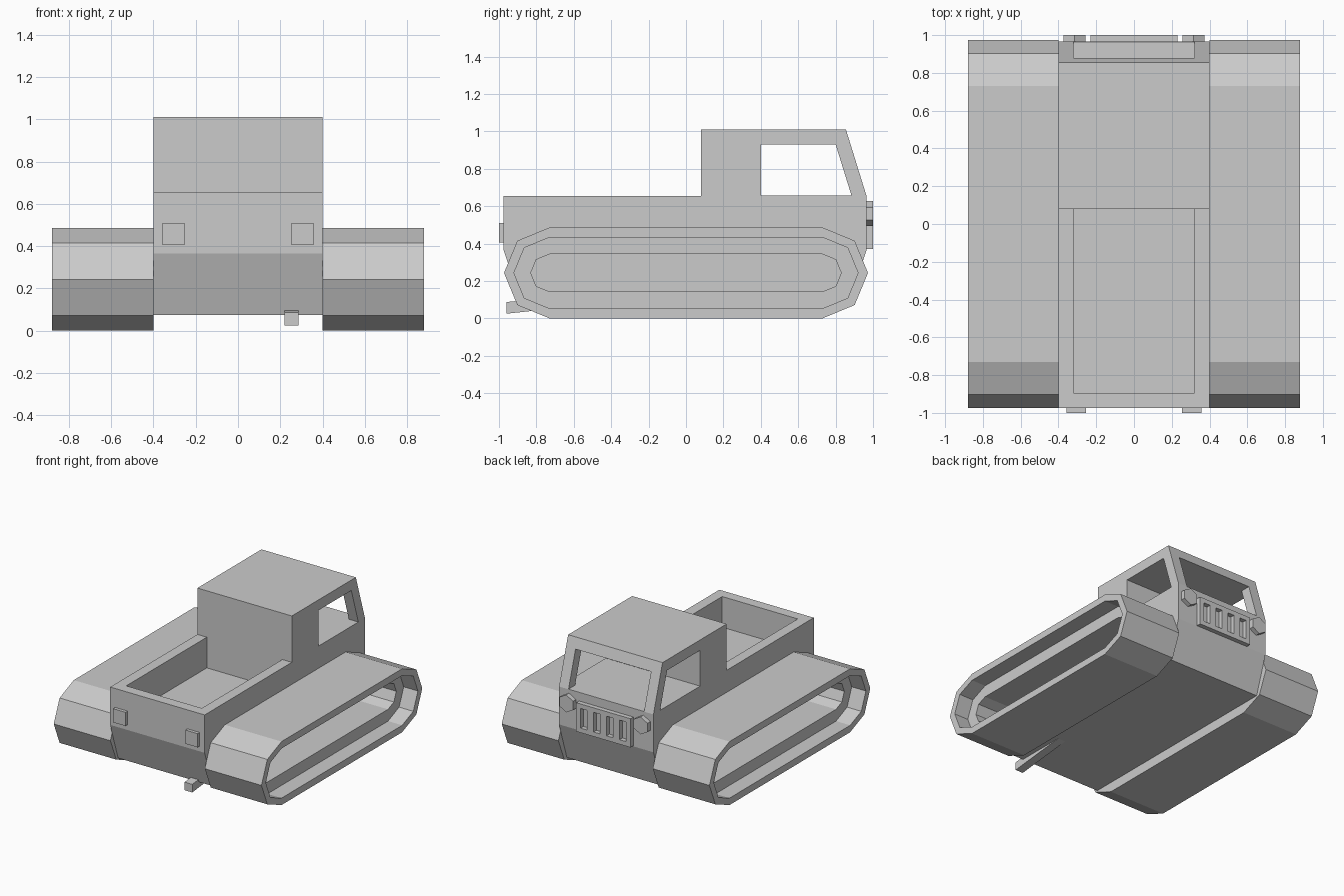
import bpy, bmesh, math
from mathutils import Matrix, Vector

cube = bpy.data.objects.get("Cube")
if cube:
    bpy.data.objects.remove(cube, do_unlink=True)

GREY = (0.6, 0.6, 0.6, 1)
grey = bpy.data.materials.new("plain grey")
grey.use_nodes = True
grey.diffuse_color = GREY
grey.node_tree.nodes["Principled BSDF"].inputs["Base Color"].default_value = GREY


def finish(name, bm):
    bmesh.ops.recalc_face_normals(bm, faces=bm.faces)
    mesh = bpy.data.meshes.new(name)
    bm.to_mesh(mesh)
    bm.free()
    mesh.materials.append(grey)
    obj = bpy.data.objects.new(name, mesh)
    bpy.context.collection.objects.link(obj)
    return obj


def skin(name, loops):
    """Join successive (x, yz outline) loops and cap both ends."""
    bm = bmesh.new()
    rings = [[bm.verts.new((x, y, z)) for y, z in pts] for x, pts in loops]
    n = len(rings[0])
    for a, b in zip(rings, rings[1:]):
        for i in range(n):
            j = (i + 1) % n
            bm.faces.new((a[i], a[j], b[j], b[i]))
    bm.faces.new(rings[0])
    bm.faces.new(rings[-1])
    return finish(name, bm)


def prism(name, pts, x0, x1):
    return skin(name, [(x0, pts), (x1, pts)])


def box(name, x0, x1, y0, y1, z0, z1):
    return prism(name, [(y0, z0), (y1, z0), (y1, z1), (y0, z1)], x0, x1)


def cut(obj, cutters):
    for c in cutters:
        c.hide_render = True
        mod = obj.modifiers.new("cut", 'BOOLEAN')
        mod.operation, mod.solver, mod.object = 'DIFFERENCE', 'EXACT', c
    deps = bpy.context.evaluated_depsgraph_get()
    result = bpy.data.meshes.new_from_object(obj.evaluated_get(deps))
    obj.modifiers.clear()
    obj.data = result
    for c in cutters:
        bpy.data.objects.remove(c, do_unlink=True)


# Body with open bed and hollow cab
body = prism("body", [(-0.88, 0.075), (0.87, 0.075), (0.965, 0.365), (0.965, 0.655),
                      (0.855, 1.01), (0.08, 1.01), (0.08, 0.655), (-0.975, 0.655),
                      (-0.975, 0.365)], -0.4, 0.4)
cut(body, [
    box("bed_cutter", -0.32, 0.32, -0.895, 0.08, 0.42, 0.8),
    prism("side_window_cutter", [(0.4, 0.656), (0.885, 0.656), (0.8, 0.93), (0.4, 0.93)],
          -0.6, 0.6),
    box("windshield_cutter", -0.32, 0.32, 0.4, 1.2, 0.656, 0.93),
])


# Tracks: octagonal-ended belt with a stepped recess in the outer side
def racetrack(r):
    pts = []
    for side in (1, -1):
        for k in range(5):
            a = math.radians(-90 + 45 * k)
            pts.append((side * (0.73 + r * math.cos(a)), 0.243 + side * r * math.sin(a)))
    return pts


outer, inner, core = racetrack(0.243), racetrack(0.19), racetrack(0.1)
for side, label in ((1, "left"), (-1, "right")):
    skin(label + "_track", [(side * x, pts) for x, pts in (
        (0.4, outer), (0.88, outer), (0.88, inner), (0.76, inner),
        (0.76, core), (0.41, core))])

    # Hexagonal headlight
    hexagon = bmesh.new()
    turn = Matrix.Translation((side * 0.315, 0.98, 0.56)) @ Matrix.Rotation(math.pi / 2, 4, 'X')
    turn = turn @ Matrix.Rotation(math.pi / 2, 4, 'Z')
    bmesh.ops.create_cone(hexagon, cap_ends=True, segments=6, radius1=0.067,
                          radius2=0.067, depth=0.04, matrix=turn)
    # Point of the hexagon upward
    top = max(v.co.z for v in hexagon.verts)
    if sum(abs(v.co.z - top) < 1e-4 for v in hexagon.verts) > 2:
        bmesh.ops.rotate(hexagon, verts=hexagon.verts, cent=(side * 0.315, 0.98, 0.56),
                         matrix=Matrix.Rotation(math.pi / 6, 3, 'Y'))
    finish(label + "_headlight", hexagon)

    # Square tail light
    mid = side * 0.306
    box(label + "_tail_light", mid - 0.052, mid + 0.052, -1.0, -0.97, 0.405, 0.51)

# Slotted grille
grille = box("grille", -0.23, 0.23, 0.96, 1.0, 0.37, 0.59)
cut(grille, [box("slot_cutter", x - 0.028, x + 0.028, 0.9, 1.1, 0.405, 0.555)
             for x in (-0.165, -0.055, 0.055, 0.165)])

# Exhaust pipe rising into the underside
prism("exhaust_pipe", [(-0.96, 0.025), (-0.4, 0.085), (-0.4, 0.145), (-0.96, 0.087)],
      0.22, 0.285)
